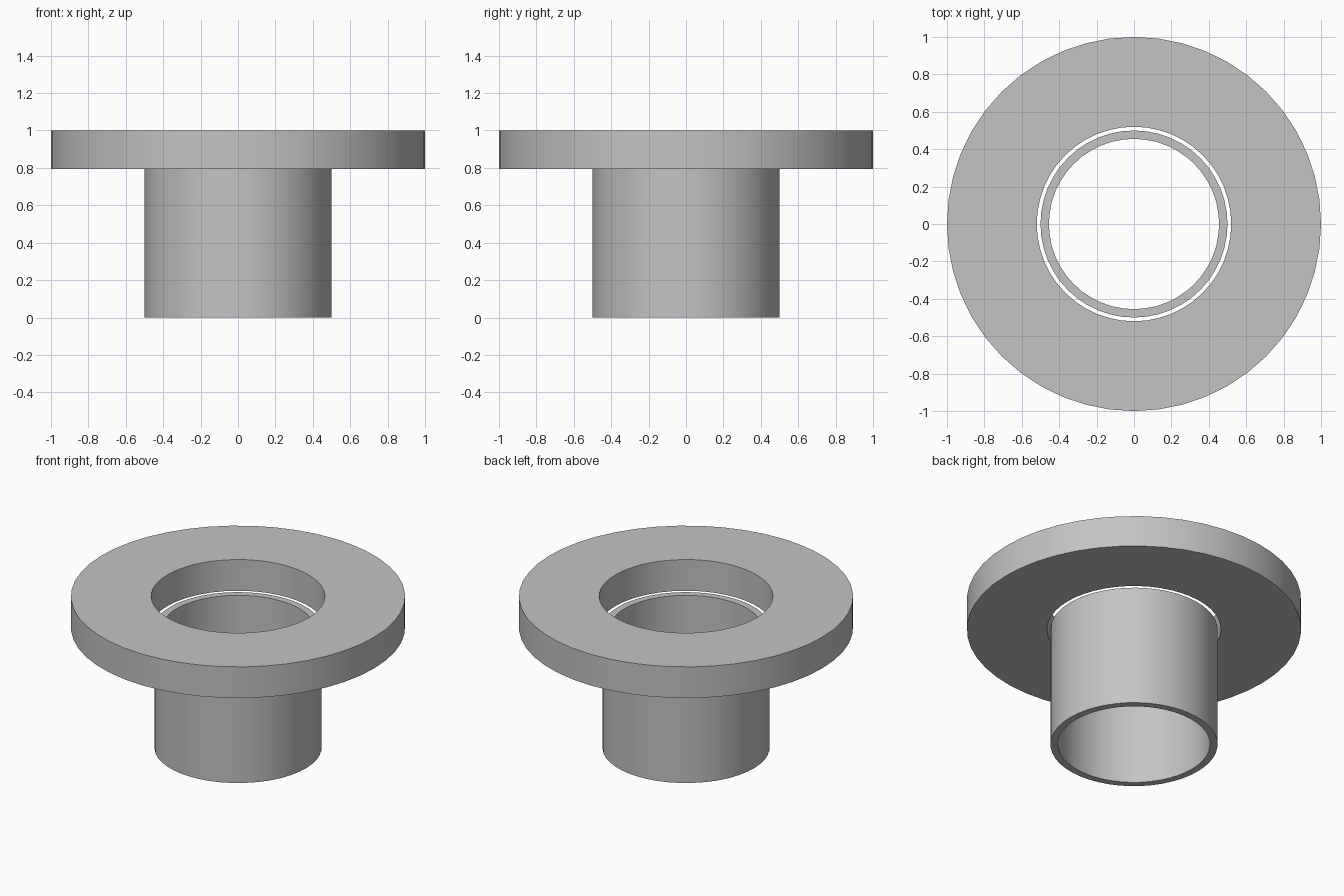
import bpy
import math

cube = bpy.data.objects.get("Cube")
if cube:
    bpy.data.objects.remove(cube, do_unlink=True)

SEGMENTS = 48
FLANGE_BOTTOM = 0.794

# Single plain grey for both parts
grey = bpy.data.materials.new("light_grey")
grey.use_nodes = True
color = (0.55, 0.55, 0.55, 1)
grey.diffuse_color = color
grey.node_tree.nodes["Principled BSDF"].inputs["Base Color"].default_value = color


def make_ring(name, inner, outer, bottom, top):
    """Revolve a rectangular section into a closed ring."""
    section = [(inner, bottom), (outer, bottom), (outer, top), (inner, top)]
    n = len(section)
    verts, faces = [], []
    for i in range(SEGMENTS):
        a = math.tau * i / SEGMENTS
        verts += [(r * math.cos(a), r * math.sin(a), z) for r, z in section]
        here, ahead = i * n, (i + 1) % SEGMENTS * n
        for j in range(n):
            k = (j + 1) % n
            faces.append((here + j, ahead + j, ahead + k, here + k))
    mesh = bpy.data.meshes.new(name)
    mesh.from_pydata(verts, [], faces)
    mesh.materials.append(grey)
    obj = bpy.data.objects.new(name, mesh)
    bpy.context.collection.objects.link(obj)
    bpy.ops.object.select_all(action="DESELECT")
    obj.select_set(True)
    bpy.context.view_layer.objects.active = obj
    bpy.ops.object.shade_smooth_by_angle(angle=math.radians(30))
    return obj


# Wide flange with a clearance hole, and the pipe ending level with its underside
make_ring("flange", 0.52, 1.0, FLANGE_BOTTOM, 1.0)
make_ring("pipe", 0.455, 0.5, 0.0, FLANGE_BOTTOM)
